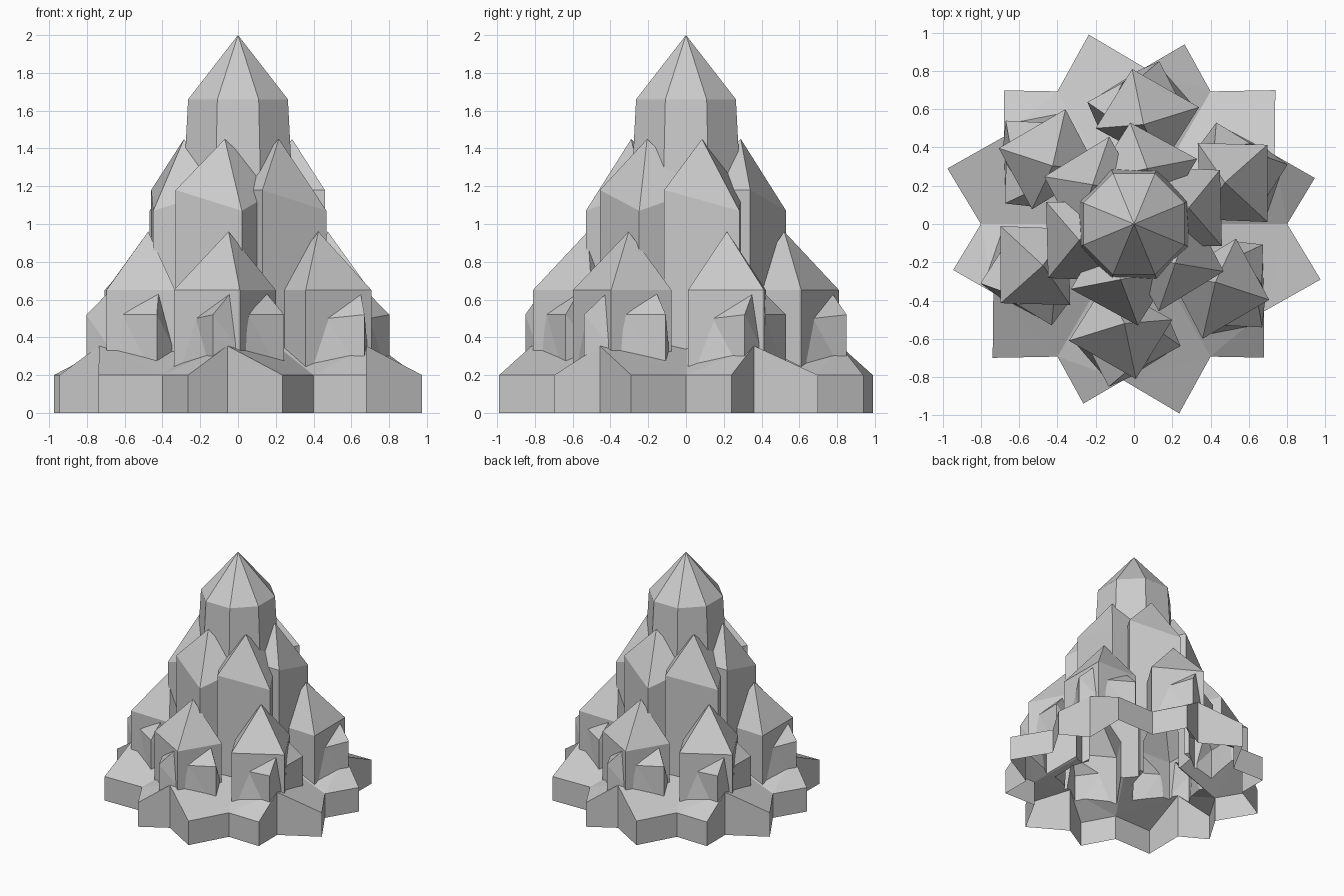
import bpy
import bmesh
from math import radians, cos, sin
from mathutils import Matrix, Vector

if "Cube" in bpy.data.objects:
    bpy.data.objects.remove(bpy.data.objects["Cube"])

COLOUR = (0.6, 0.6, 0.6, 1)
stone = bpy.data.materials.new("grey_stone")
stone.use_nodes = True
stone.diffuse_color = COLOUR
stone.node_tree.nodes["Principled BSDF"].inputs["Base Color"].default_value = COLOUR

scene_collection = bpy.context.scene.collection
crystals = bpy.data.collections.new("crystals")
scene_collection.children.link(crystals)


def add_solid(name, verts, faces, collection):
    mesh = bpy.data.meshes.new(name)
    mesh.from_pydata(verts, [], faces)
    mesh.materials.append(stone)
    bm = bmesh.new()
    bm.from_mesh(mesh)
    bmesh.ops.triangulate(bm, faces=bm.faces[:])
    bmesh.ops.recalc_face_normals(bm, faces=bm.faces[:])
    bm.to_mesh(mesh)
    bm.free()
    obj = bpy.data.objects.new(name, mesh)
    collection.objects.link(obj)
    return obj


def crystal(name, foot, shoulder, apex):
    """Closed shaft under a pyramid; both rings run anticlockwise."""
    n = len(shoulder)
    faces = [tuple(range(n))]
    for i in range(n):
        j = (i + 1) % n
        faces += [(i, j, n + j, n + i), (n + i, n + j, 2 * n)]
    add_solid(name, [*foot, *shoulder, apex], faces, crystals)


def flat(ring, z, spread=1.0):
    return [(p[0] * spread, p[1] * spread, z) for p in ring]


def turned(points, k):
    turn = Matrix.Rotation(radians(60 * k), 3, "Z")
    return [tuple(turn @ Vector(p)) for p in points]


# Tall central spire
ring = [(0.286 * cos(radians(22.5 + 45 * i)), 0.286 * sin(radians(22.5 + 45 * i)))
        for i in range(8)]
crystal("central_spire", flat(ring, 0.15, 1.3), flat(ring, 1.66), (0, 0, 2))

# Crystal designs, each repeated six times around the spire
middle = [(-0.33, -0.34, 1.18), (0.02, -0.53, 1.07), (0.21, -0.23, 1.18), (-0.15, -0.04, 1.18)]
outer = flat([(-0.34, -0.61), (0.01, -0.81), (0.2, -0.5), (-0.15, -0.31)], 0.65)
# Small spurs lean against the corners of the outer crystals
spur_a = [(0.67, -0.54, 0.52), (0.685, -0.395, 0.35), (0.5, -0.35, 0.4), (0.47, -0.53, 0.5)]
foot_a = flat([(0.67, -0.54), (0.685, -0.395), (0.5, -0.3), (0.37, -0.59)], 0.18)
spur_b = [(-0.43, -0.53, 0.52), (-0.345, -0.415, 0.35), (-0.5, -0.33, 0.4), (-0.61, -0.42, 0.52)]
foot_b = flat([(-0.43, -0.53), (-0.345, -0.415), (-0.5, -0.33), (-0.68, -0.4)], 0.16)
designs = [
    ("middle_crystal", flat(middle, 0.12), middle, (-0.07, -0.29, 1.45)),
    ("outer_crystal", flat(outer, 0.1), outer, (-0.05, -0.52, 0.96)),
    ("right_spur", foot_a, spur_a, (0.65, -0.425, 0.63)),
    ("left_spur", foot_b, spur_b, (-0.42, -0.41, 0.64)),
]
for name, foot, shoulder, apex in designs:
    for k in range(6):
        crystal(f"{name}_{k + 1}", turned(foot, k), turned(shoulder, k),
                turned([apex], k)[0])

# Star-shaped base with a roof rising inwards
sector = [(0.975, -0.29, 0.2), (0.8, 0, 0.2), (0.945, 0.24, 0.2), (0.735, 0.36, 0.355)]
inner = [(0.4, 0, 0.36), (0.4 * cos(radians(26)), 0.4 * sin(radians(26)), 0.43)]
verts, faces, floor = [], [], []
for k in range(6):
    for low, high in zip(turned(flat(sector, 0), k), turned(sector, k)):
        verts += [low, high]
    verts += turned(inner, k)
    s, after, before = 10 * k, 10 * ((k + 1) % 6), 10 * ((k - 1) % 6)
    for a, b in ((s, s + 2), (s + 2, s + 4), (s + 4, s + 6), (s + 6, after)):
        faces.append((a, b, b + 1, a + 1))
        floor.append(a)
    faces.append((before + 7, s + 1, s + 3, s + 8, before + 9))
    faces.append((s + 3, s + 5, s + 7, s + 9, s + 8))
    faces += [(s + 8, s + 9, 60), (before + 9, s + 8, 60)]
verts.append((0, 0, 0.42))
faces.append(tuple(reversed(floor)))
cluster = add_solid("crystal_cluster", verts, faces, scene_collection)

# Fuse everything into one skin
union = cluster.modifiers.new("fuse", "BOOLEAN")
union.operation = "UNION"
union.solver = "EXACT"
union.operand_type = "COLLECTION"
union.collection = crystals
bpy.context.view_layer.update()
evaluated = cluster.evaluated_get(bpy.context.evaluated_depsgraph_get())
fused = bpy.data.meshes.new_from_object(evaluated)
cluster.modifiers.clear()
cluster.data = fused
for obj in list(crystals.objects):
    bpy.data.objects.remove(obj)
bpy.data.collections.remove(crystals)

# Leave the underside open
bm = bmesh.new()
bm.from_mesh(fused)
under = [f for f in bm.faces if all(v.co.z < 0.01 for v in f.verts)]
bmesh.ops.delete(bm, geom=under, context="FACES")
bm.to_mesh(fused)
bm.free()
